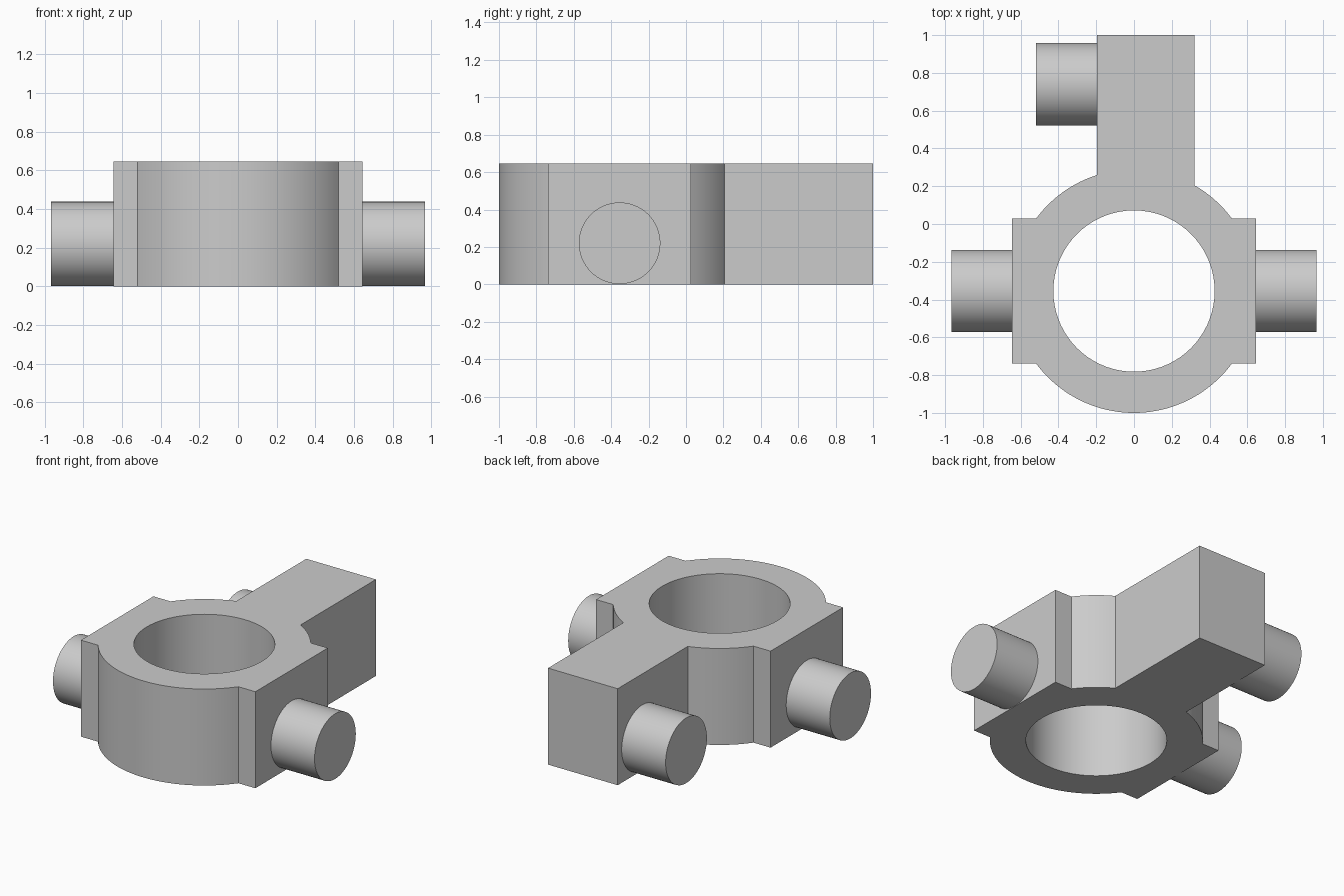
import bpy, bmesh, math
from mathutils import Matrix

cube = bpy.data.objects.get("Cube")
if cube:
    bpy.data.objects.remove(cube, do_unlink=True)

CY = -0.355            # ring centre in y
R_OUT, R_IN = 0.645, 0.427
HEIGHT = 0.645
LUG = 0.383            # half width of the side lugs
ARM_L, ARM_R = -0.195, 0.32
PEG_R, PEG_Z = 0.218, 0.22

grey = bpy.data.materials.new("plain grey")
grey.use_nodes = True
grey.diffuse_color = (0.6, 0.6, 0.6, 1)
grey.node_tree.nodes["Principled BSDF"].inputs["Base Color"].default_value = (0.6, 0.6, 0.6, 1)


def finish(name, bm):
    """Turn a bmesh into a smooth-shaded object with sharp corners."""
    bmesh.ops.recalc_face_normals(bm, faces=bm.faces)
    mesh = bpy.data.meshes.new(name)
    bm.to_mesh(mesh)
    bm.free()
    mesh.materials.append(grey)
    ob = bpy.data.objects.new(name, mesh)
    bpy.context.collection.objects.link(ob)
    bpy.ops.object.select_all(action='DESELECT')
    ob.select_set(True)
    bpy.context.view_layer.objects.active = ob
    bpy.ops.object.shade_smooth_by_angle(angle=math.radians(30))
    return ob


def arc(a0, a1, n, r=R_OUT):
    """Points on a circle round the ring centre, both ends included."""
    return [(r * math.cos(a0 + (a1 - a0) * i / n), CY + r * math.sin(a0 + (a1 - a0) * i / n))
            for i in range(n + 1)]


# Body: ring, two flat lugs and the rear arm as one extruded outline
lug_a = math.asin(LUG / R_OUT)
arm_r_a = math.acos(ARM_R / R_OUT)
arm_l_a = math.acos(ARM_L / R_OUT)
outline = ([(R_OUT, CY - LUG), (R_OUT, CY + LUG)]
           + arc(lug_a, arm_r_a, 8)
           + [(ARM_R, 1.0), (ARM_L, 1.0)]
           + arc(arm_l_a, math.pi - lug_a, 12)
           + [(-R_OUT, CY + LUG), (-R_OUT, CY - LUG)]
           + arc(math.pi + lug_a, 2 * math.pi - lug_a, 40))
bore = arc(0, 2 * math.pi, 72, R_IN)[:-1]

bm = bmesh.new()
edges = []
for loop in (outline, bore):
    vs = [bm.verts.new((x, y, 0)) for x, y in loop]
    edges += [bm.edges.new((vs[i - 1], vs[i])) for i in range(len(vs))]
bmesh.ops.triangle_fill(bm, use_beauty=True, edges=edges, normal=(0, 0, 1))
ext = bmesh.ops.extrude_face_region(bm, geom=bm.faces[:], use_keep_orig=True)
top = [v for v in ext["geom"] if isinstance(v, bmesh.types.BMVert)]
bmesh.ops.translate(bm, verts=top, vec=(0, 0, HEIGHT))
finish("ring_body", bm)


# Round pegs lying along x, sunk slightly into the body
def peg(name, x0, x1, y):
    bm = bmesh.new()
    place = Matrix.Translation(((x0 + x1) / 2, y, PEG_Z)) @ Matrix.Rotation(math.pi / 2, 4, 'Y')
    bmesh.ops.create_cone(bm, cap_ends=True, segments=64, radius1=PEG_R, radius2=PEG_R,
                          depth=abs(x1 - x0), matrix=place)
    finish(name, bm)


peg("left_peg", R_OUT - 0.02, 0.967, CY)
peg("right_peg", -R_OUT + 0.02, -0.967, CY)
peg("arm_peg", ARM_L + 0.02, -0.52, 0.74)
